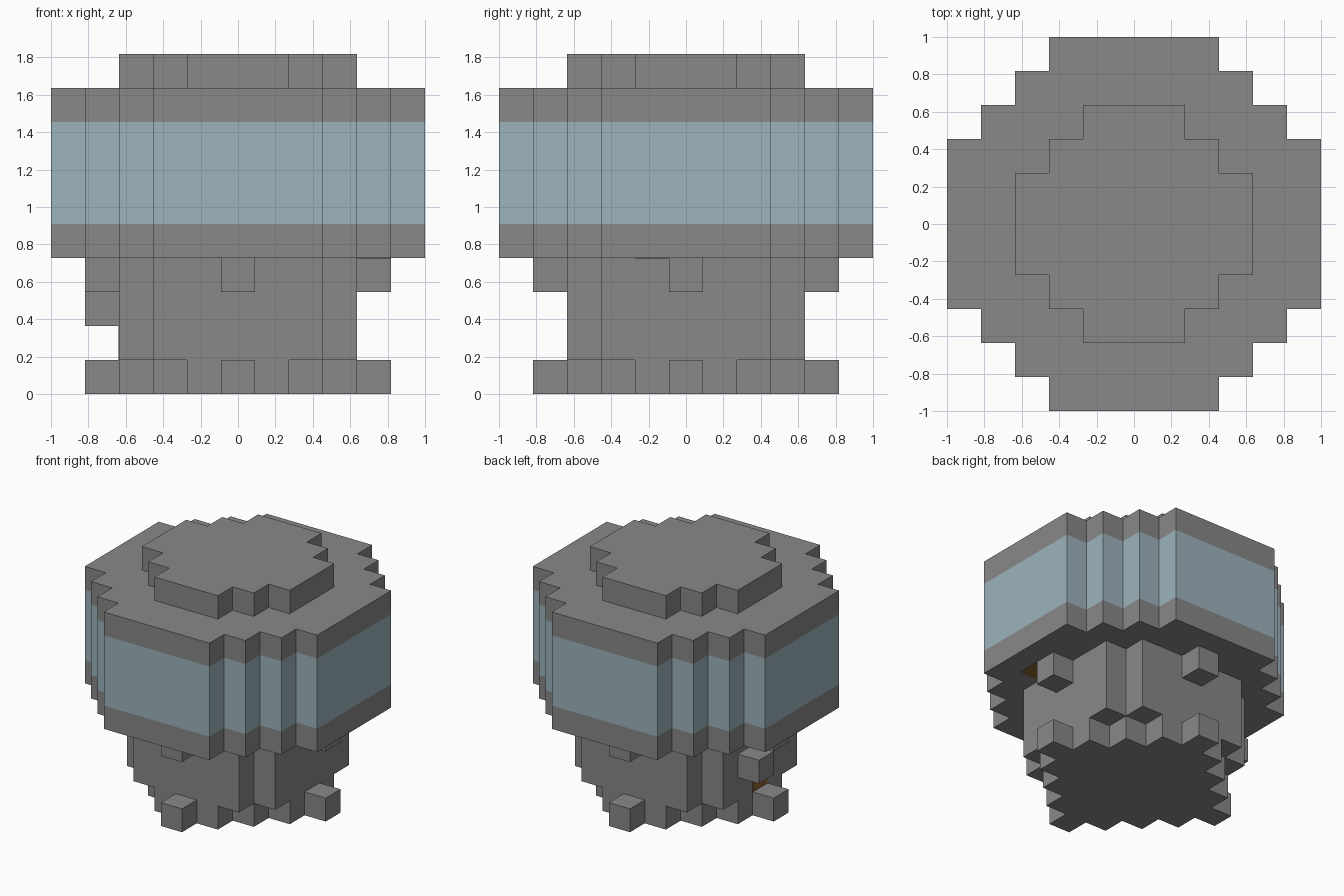
import bpy, bmesh
from mathutils import Matrix, Vector

cube = bpy.data.objects.get("Cube")
if cube:
    bpy.data.objects.remove(cube, do_unlink=True)

U = 2 / 11  # size of one block


def material(name, rgb):
    mat = bpy.data.materials.new(name)
    mat.use_nodes = True
    mat.diffuse_color = (*rgb, 1)
    mat.node_tree.nodes["Principled BSDF"].inputs["Base Color"].default_value = (*rgb, 1)
    return mat


GREY = material("stone grey", (0.246, 0.246, 0.246))
BLUE = material("pale blue glass", (0.332, 0.456, 0.503))
BROWN = material("amber brown", (0.27, 0.13, 0.03))


def finish(name, bm, mats):
    bmesh.ops.recalc_face_normals(bm, faces=bm.faces)
    mesh = bpy.data.meshes.new(name)
    bm.to_mesh(mesh)
    bm.free()
    for mat in mats:
        mesh.materials.append(mat)
    obj = bpy.data.objects.new(name, mesh)
    bpy.context.collection.objects.link(obj)
    return obj


def stepped_outline(r, n):
    """Round block outline of radius r with n steps at each corner."""
    quarter = []
    for i in range(n + 1):
        quarter.append((r - i, r - n + i))
        if i < n:
            quarter.append((r - i - 1, r - n + i))
    points = []
    for _ in range(4):
        points += quarter
        quarter = [(-y, x) for x, y in quarter]
    return points


def stepped_prism(name, r, n, levels, mats=(GREY,), band=None):
    """Prism with edge rings at the levels; the band index takes the second material."""
    bm = bmesh.new()
    outline = stepped_outline(r, n)
    rings = [[bm.verts.new((x * U, y * U, z * U)) for x, y in outline] for z in levels]
    bm.faces.new(rings[0])
    bm.faces.new(rings[-1])
    count = len(outline)
    for k in range(len(rings) - 1):
        low, high = rings[k], rings[k + 1]
        for i in range(count):
            j = (i + 1) % count
            face = bm.faces.new((low[i], low[j], high[j], high[i]))
            face.material_index = int(k == band)
    return finish(name, bm, mats)


def box(name, centre, size, mat=GREY):
    bm = bmesh.new()
    bmesh.ops.create_cube(bm, size=U)
    bm.transform(Matrix.Translation(Vector(centre) * U) @ Matrix.Diagonal((*size, 1)))
    return finish(name, bm, [mat])


# Stacked body
stepped_prism("base", 3.5, 2, (0, 1))
stepped_prism("column", 3.5, 1, (1, 4))
stepped_prism("drum", 5.5, 3, (4, 5, 8, 9), (GREY, BLUE), band=1)
stepped_prism("cap", 3.5, 2, (9, 10))

# Knobs on the four sides, at the foot and under the drum
for side, (x, y) in {"front": (0, -4), "back": (0, 4), "left": (4, 0), "right": (-4, 0)}.items():
    box(side + "_foot_knob", (x, y, 0.5), (1, 1, 1))
    box(side + "_upper_knob", (x, y, 3.5), (1, 1, 1))

# Single offset knob on one side
box("offset_knob", (-4, 1, 2.5), (1, 1, 1))

# Thin coloured plates on the column and under the drum
box("column_plate", (-3.5, 0, 1.5), (0.03, 1, 1), BROWN)
box("drum_underside_plate", (4, -1, 4), (1, 1, 0.03), BROWN)
